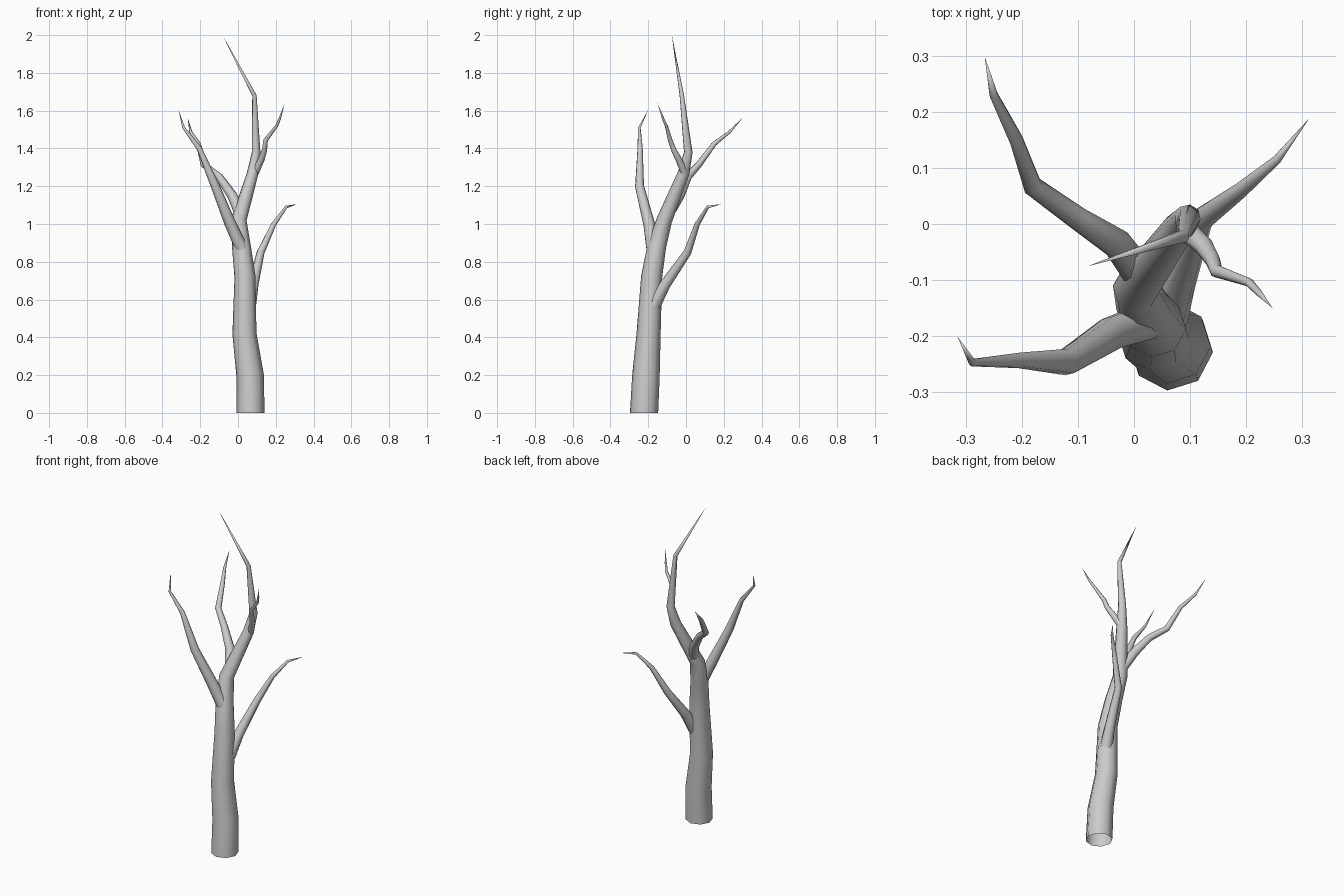
import bpy, math
from mathutils import Vector

SIDES = 8


def limb(name, path):
    """Tapered tube through (x, y, z, radius) points, ending in a sharp tip."""
    pts = [Vector(p[:3]) for p in path]
    verts, faces = [], []
    ref = Vector((1, -0.09, 0))
    for i, p in enumerate(pts[:-1]):
        if i == 0:
            d = pts[1] - p
            if p.z == 0:
                d = Vector((0, 0, 1))      # flat cut on the ground
        else:
            d = (pts[i + 1] - p).normalized() + (p - pts[i - 1]).normalized()
        d.normalize()
        ref = (ref - d * ref.dot(d)).normalized()   # carry the ring along without twist
        side = d.cross(ref)
        for k in range(SIDES):
            a = 2 * math.pi * k / SIDES
            verts.append(p + path[i][3] * (math.cos(a) * ref + math.sin(a) * side))
    rings = len(pts) - 1
    for i in range(rings - 1):
        for k in range(SIDES):
            a, b = i * SIDES + k, i * SIDES + (k + 1) % SIDES
            faces.append((a, b, b + SIDES, a + SIDES))
    verts.append(pts[-1])
    last = (rings - 1) * SIDES
    for k in range(SIDES):
        faces.append((last + k, last + (k + 1) % SIDES, len(verts) - 1))
    me = bpy.data.meshes.new(name)
    me.from_pydata(verts, [], faces)
    me.shade_smooth()
    ob = bpy.data.objects.new(name, me)
    bpy.context.collection.objects.link(ob)
    return ob


# Trunk running up into the leading shoot
limb("trunk", [
    (0.066, -0.222, 0, 0.075), (0.064, -0.212, 0.2, 0.073), (0.034, -0.198, 0.42, 0.064),
    (0.037, -0.182, 0.72, 0.056), (0.018, -0.155, 0.88, 0.050), (0.004, -0.115, 1.02, 0.042),
    (0.078, -0.012, 1.27, 0.031), (0.096, 0.012, 1.38, 0.023), (0.087, -0.022, 1.68, 0.012),
    (-0.082, -0.075, 2.0, 0)])

# Low branch towards the back right
limb("low_right_branch", [
    (0.06, -0.17, 0.57, 0.036), (0.08, -0.11, 0.68, 0.029), (0.12, 0.008, 0.85, 0.021),
    (0.19, 0.06, 1.0, 0.014), (0.255, 0.115, 1.09, 0.008), (0.312, 0.188, 1.105, 0)])

# Front left branch
limb("front_left_branch", [
    (0.02, -0.175, 0.87, 0.035), (-0.04, -0.195, 1.0, 0.031), (-0.12, -0.246, 1.2, 0.024),
    (-0.205, -0.243, 1.4, 0.014), (-0.288, -0.247, 1.51, 0.007), (-0.315, -0.2, 1.605, 0)])

# Back left branch
limb("back_left_branch", [
    (0.01, -0.09, 1.06, 0.03), (-0.03, -0.035, 1.15, 0.027), (-0.1, 0.01, 1.25, 0.021),
    (-0.181, 0.068, 1.315, 0.018), (-0.21, 0.15, 1.425, 0.013), (-0.25, 0.23, 1.487, 0.008),
    (-0.266, 0.298, 1.56, 0)])

# Upper right twig
limb("upper_right_branch", [
    (0.09, -0.008, 1.27, 0.02), (0.125, -0.04, 1.345, 0.017), (0.14, -0.064, 1.39, 0.014),
    (0.147, -0.084, 1.445, 0.012), (0.205, -0.104, 1.52, 0.008), (0.222, -0.122, 1.56, 0.006),
    (0.247, -0.15, 1.638, 0)])
